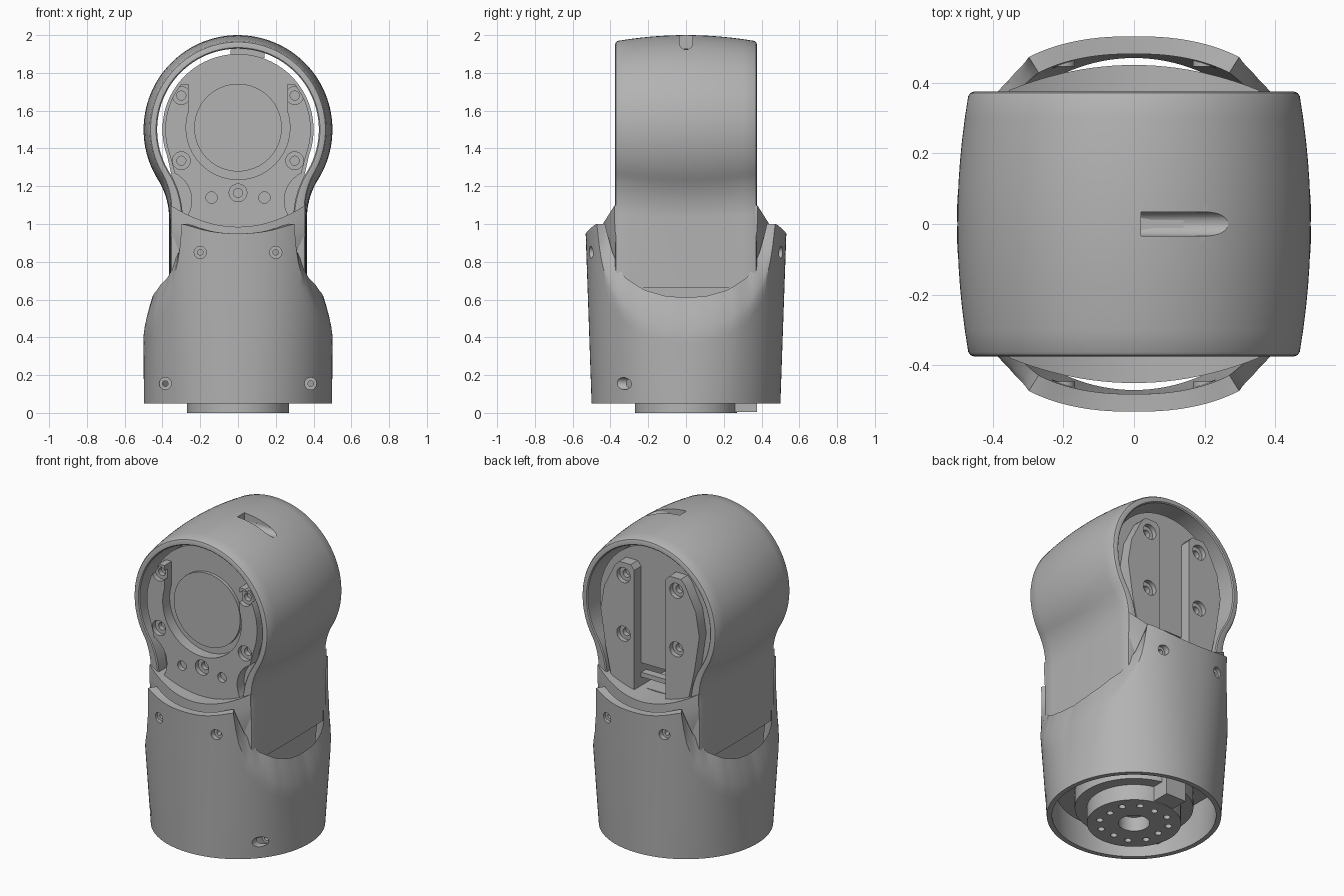
import bpy, bmesh
from math import sin, cos, pi, radians, atan2, hypot, copysign
from mathutils import Matrix, Vector

cube = bpy.data.objects.get("Cube")
if cube:
    bpy.data.objects.remove(cube)

GREY = bpy.data.materials.new("satin grey")
GREY.use_nodes = True
GREY.diffuse_color = (0.45, 0.45, 0.45, 1)
GREY.node_tree.nodes["Principled BSDF"].inputs["Base Color"].default_value = (0.45, 0.45, 0.45, 1)


def finish(name, bm):
    bmesh.ops.remove_doubles(bm, verts=bm.verts, dist=1e-5)
    bmesh.ops.recalc_face_normals(bm, faces=bm.faces)
    me = bpy.data.meshes.new(name)
    bm.to_mesh(me)
    bm.free()
    ob = bpy.data.objects.new(name, me)
    bpy.context.collection.objects.link(ob)
    me.materials.append(GREY)
    return ob


def grid(name, rings, closed_u=True, closed_v=True, caps=False):
    """Skin a list of point rings into a surface."""
    bm = bmesh.new()
    vs = [[bm.verts.new(p) for p in ring] for ring in rings]
    m, n = len(vs), len(vs[0])
    for i in range(m if closed_u else m - 1):
        for j in range(n if closed_v else n - 1):
            a, b = vs[i], vs[(i + 1) % m]
            k = (j + 1) % n
            bm.faces.new((a[j], a[k], b[k], b[j]))
    if caps:
        bm.faces.new(vs[0])
        bm.faces.new(vs[-1])
    return finish(name, bm)


def prism(name, pts, y0, y1):
    """Extrude an XZ outline along y."""
    return grid(name, [[(x, y, z) for x, z in pts] for y in (y0, y1)], False, True, True)


def box(name, x0, x1, y0, y1, z0, z1):
    return prism(name, [(x0, z0), (x1, z0), (x1, z1), (x0, z1)], y0, y1)


def rod(name, r, start, end, sides=32):
    a, b = Vector(start), Vector(end)
    bm = bmesh.new()
    rot = (b - a).to_track_quat("Z", "Y").to_matrix().to_4x4()
    bmesh.ops.create_cone(bm, cap_ends=True, segments=sides, radius1=r, radius2=r,
                          depth=(b - a).length, matrix=Matrix.Translation((a + b) / 2) @ rot)
    return finish(name, bm)


def cut(target, *cutters, op="DIFFERENCE"):
    bpy.context.view_layer.objects.active = target
    for c in cutters:
        mod = target.modifiers.new("cut", "BOOLEAN")
        mod.operation, mod.solver, mod.object = op, "EXACT", c
        bpy.ops.object.modifier_apply(modifier=mod.name)
        bpy.data.objects.remove(c)


def screw_hole(target, x, z, face, depth_dir):
    """Counterbored hole along y."""
    cut(target, rod("bore", 0.047, (x, face - 0.02 * depth_dir, z), (x, face + 0.03 * depth_dir, z)),
        rod("pilot", 0.024, (x, face, z), (x, face + 0.06 * depth_dir, z)))


def lerp_table(table, t):
    for (a, u), (b, v) in zip(table, table[1:]):
        if t <= b:
            s = (t - a) / (b - a)
            return u + (v - u) * s
    return table[-1][1]


# Lower sleeve: flared tube with saddle-shaped openings on both sides
OUTER = [(0, .4), (12, .412), (24, .45), (36, .52), (50, .66), (57, .83), (60, 1.0)]
INNER = [(0, .61), (12, .62), (25, .65), (41, .72), (52, .85), (58, .96), (60, 1.0)]


def rim(table, deg):
    if deg > 60:
        return 0.95 + 0.06 * (cos(radians(deg)) / 0.5) ** 2 - 0.01 * (cos(radians(deg)) * 2) ** 8
    return lerp_table(table, deg)


def sleeve_point(a, z, wall):
    r = 0.498 + 0.035 * z - wall
    if abs(sin(a)) < 0.5:
        r -= 0.03 * z * (1 - abs(sin(a)) * 2)
    e = 2 / (2 + 0.4 * max(0, min(1, z - 0.05)))
    c, s = cos(a), sin(a)
    return (r * copysign(abs(c) ** e, c), r * copysign(abs(s) ** e, s), z)


columns = []
for i in range(180):
    a = radians(i * 2)
    fold = (i * 2) % 180
    fold = min(fold, 180 - fold)
    zo, zi = rim(OUTER, fold), rim(INNER, fold)
    out = [sleeve_point(a, 0.05 + (zo - 0.05) * k / 10, 0) for k in range(11)]
    slope = [sleeve_point(a, zo + (zi - zo) * s, 0.05 * s ** 1.4) for s in (0.25, 0.5, 0.75)]
    inn = [sleeve_point(a, 0.05 + (zi - 0.05) * k / 10, 0.05 - 0.02 * (1 - k / 10)) for k in range(10, -1, -1)]
    columns.append(out + slope + inn)
sleeve = grid("lower_sleeve", columns)
for x, z, ys in ((.2, .85, (-.53, .53)), (.385, .155, (-.32,))):
    for side in (-1, 1):
        for y in ys:
            cut(sleeve, rod("hole", 0.032, (side * x, y - 0.12, z), (side * x, y + 0.12, z)))
            d = -copysign(1, y)
            ins = rod("screw_seat", 0.033, (side * x, y + 0.055 * d, z), (side * x, y + 0.085 * d, z))
            cut(ins, rod("eye", 0.015, (side * x, y - 0.1, z), (side * x, y + 0.1, z)))

# Upper housing: barrel-shaped horseshoe wall that narrows into the neck
HALF_NECK, FILLET, FILLET_Z = 0.365, 0.387, 1.03
tangent = atan2(FILLET_Z - 1.5, HALF_NECK + FILLET)
half = []                                        # position, inward normal, barrel weight
for k in range(41):
    a = pi / 2 + (tangent - pi / 2) * k / 40
    half.append((0.5 * cos(a), 1.5 + 0.5 * sin(a), -cos(a), -sin(a), 1))
for k in range(1, 15):
    a = tangent * (1 - k / 14)
    half.append((HALF_NECK + FILLET - FILLET * cos(a), FILLET_Z - FILLET * sin(a),
                 -cos(a), -sin(a), 1 - 0.75 * k / 14))
half.append((HALF_NECK, 0.66, -1, 0, 0.25))
path = [(-x, z, -nx, nz, w) for x, z, nx, nz, w in reversed(half[1:])] + half


def section(w):
    ys = [-.362 + .724 * k / 12 for k in range(13)]
    outer = [(w * 0.033 * (y / 0.375) ** 2, y) for y in ys]
    edge = w * 0.033
    right = [(edge + .004, .371), (edge + .014, .375), (.066, .375), (.072, .369)]
    return outer + right + [(d, -y) for d, y in reversed(right)]


housing = grid("upper_housing", [[(x + nx * d, y, z + nz * d) for d, y in section(w)]
                                 for x, z, nx, nz, w in path], False, True, True)
cut(housing, box("slot", 0.02, 0.235, -.034, .034, 1.955, 2.1),
    rod("slot_end", 0.034, (0.235, 0, 1.955), (0.235, 0, 2.1)),
    rod("slot_floor", 0.034, (0.02, 0, 1.957), (0.45, 0, 1.957)))
box("slot_boss", -.04, .14, -.08, .08, 1.88, 1.925)

# Neck stem: sits inside the sleeve, with a scooped top
xs = [-.354 + .708 * k / 24 for k in range(25)]
rings = []
for k in range(13):
    t = k / 12
    f = max(0, min(1, (t - 0.45) / 0.4))
    ring = []
    for s in (-1, 1):
        for x in xs[::-s]:
            y = (1 - f) * 0.445 * (1 - (x / 0.445) ** 2) ** 0.5 + f * (0.45 - 0.57 * x * x)
            ring.append((x, s * y, 0.2 + (0.785 + 0.9 * x * x) * t))
    rings.append(ring)
bm_stem = grid("neck_stem", rings, False, True, False)
bm = bmesh.new()
bm.from_mesh(bm_stem.data)
bm.verts.ensure_lookup_table()
n = len(xs)
for base in (0, len(bm.verts) - 2 * n):          # strip caps across front and back rows
    for j in range(n - 1):
        v = [bm.verts[base + q] for q in (j, j + 1, 2 * n - 2 - j, 2 * n - 1 - j)]
        bm.faces.new(v)
bmesh.ops.recalc_face_normals(bm, faces=bm.faces)
bm.to_mesh(bm_stem.data)
bm.free()


# Actuator core between the two open faces
def tapered(r, foot, z0):
    arc = [(r * cos(a), 1.5 + r * sin(a)) for a in (radians(-20 + 220 * k / 60) for k in range(61))]
    return arc + [(-foot, z0), (foot, z0)]


core = prism("actuator_core", tapered(0.4, 0.27, 0.9), -.29, .29)
cut(core, box("cable_slot", -.11, .11, .05, .4, .99, 1.14))
box("slot_bridge", -.11, .11, .24, .29, 1.05, 1.08)
rod("front_disc", 0.232, (0, -.2, 1.51), (0, -.31, 1.51), 64)

# Front bracket: two ears joined below the disc
bracket = prism("front_bracket", tapered(0.385, 0.25, 0.95), -.36, -.28)
cut(bracket, box("top_trim", -.6, .6, -.5, 0, 1.74, 2.1),
    rod("disc_opening", 0.275, (0, -.5, 1.51), (0, -.1, 1.51), 64),
    box("ear_gap", -.262, .262, -.5, -.1, 1.55, 1.9))
for side in (-1, 1):
    cut(bracket, rod("relief", 0.16, (side * .405, -.5, 1.125), (side * .405, -.1, 1.125)))
    for z in (1.68, 1.335):
        screw_hole(bracket, side * 0.3, z, -.36, 1)
    cut(bracket, rod("pin_hole", 0.03, (side * .14, -.4, 1.14), (side * .14, -.33, 1.14)))
screw_hole(bracket, 0, 1.165, -.36, 1)

# Back rails with bevelled tops
for side in (-1, 1):
    pts = [(.11, .95), (.25, .95), (.31, 1.22), (.345, 1.45), (.32, 1.6), (.245, 1.75), (.215, 1.78), (.135, 1.78), (.11, 1.75)]
    rail = prism("back_rail", [(side * x, z) for x, z in pts], .28, .36)
    for z in (1.7, 1.33):
        screw_hole(rail, side * 0.185, z, .36, -1)

# Mounting flange underneath
flange = rod("base_flange", 0.27, (0, 0, 0), (0, 0, .12), 64)
cut(flange, rod("bore", 0.09, (0, 0, -.1), (0, 0, .09)))
for k in range(12):
    a = k * pi / 6
    r = 0.2 if k % 3 else 0.18
    cut(flange, rod("bolt", 0.02, (r * cos(a), r * sin(a), -.1), (r * cos(a), r * sin(a), .05), 16))
rod("flange_collar", 0.34, (0, 0, .1), (0, 0, .21), 64)
box("flange_tab", -.07, .07, .22, .375, .005, .15)

# Smooth curved faces, keep edges crisp
for ob in bpy.context.scene.objects:
    ob.select_set(ob.type == "MESH" and GREY.name in ob.data.materials)
bpy.context.view_layer.objects.active = housing
bpy.ops.object.shade_smooth_by_angle(angle=radians(32))
